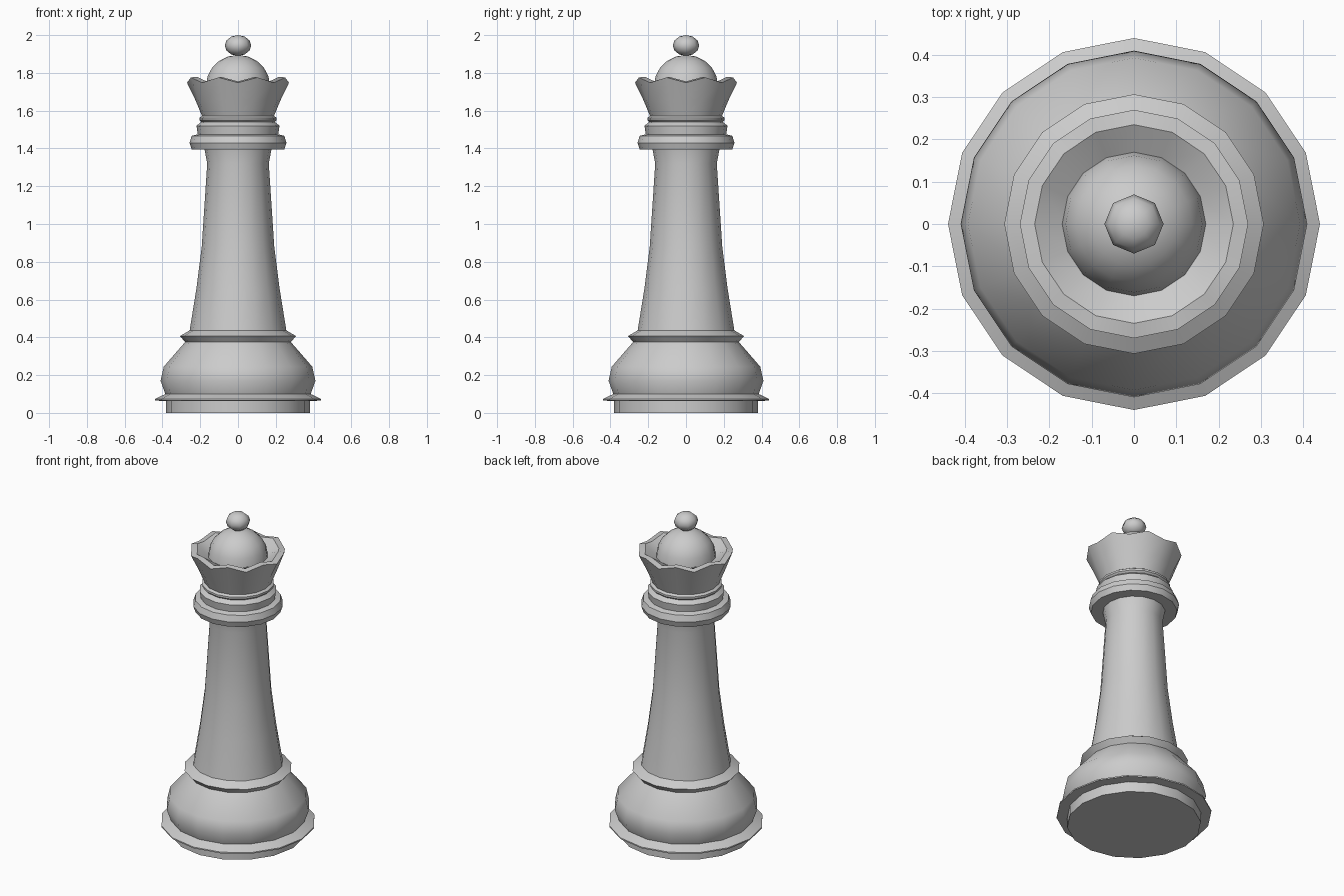
import bpy, bmesh
from math import sin, cos, pi

if "Cube" in bpy.data.objects:
    bpy.data.objects.remove(bpy.data.objects["Cube"])


def lathe(name, profile, sides=16, angle=35):
    """Turn (radius, z[, wave]) points around z; wave lifts odd and lowers even spokes."""
    bm = bmesh.new()
    rings = []
    for p in profile:
        r, z = p[0], p[1]
        wave = p[2] if len(p) > 2 else 0
        if r == 0:
            rings.append([bm.verts.new((0, 0, z))] * sides)
            continue
        rings.append([bm.verts.new((r * cos(2 * pi * i / sides), r * sin(2 * pi * i / sides),
                                    z + (wave if i % 2 else -wave))) for i in range(sides)])
    for a, b in zip(rings, rings[1:]):
        for i in range(sides):
            j = (i + 1) % sides
            bm.faces.new(dict.fromkeys((a[i], a[j], b[j], b[i])))
    mesh = bpy.data.meshes.new(name)
    bm.to_mesh(mesh)
    bm.free()
    obj = bpy.data.objects.new(name, mesh)
    bpy.context.collection.objects.link(obj)
    bpy.ops.object.select_all(action='DESELECT')
    obj.select_set(True)
    bpy.context.view_layer.objects.active = obj
    bpy.ops.object.shade_smooth_by_angle(angle=angle * pi / 180)
    return obj


def arc(r, height, z, start, steps):
    """Profile of an ellipsoid from latitude start up to the pole."""
    pts = []
    for k in range(steps):
        t = start + (pi / 2 - start) * k / steps
        pts.append((r * cos(t), z + height * sin(t)))
    return pts + [(0, z + height)]


# Foot, flange, bulge and lower collar
lathe("base", [(0, 0), (0.38, 0), (0.38, 0.063), (0.44, 0.065), (0.44, 0.073), (0.385, 0.10),
               (0.41, 0.17), (0.393, 0.245), (0.28, 0.375), (0.307, 0.407), (0.25, 0.44)], angle=50)

# Tapered shaft
lathe("column", [(0.257, 0.43), (0.22, 0.66), (0.192, 0.88), (0.163, 1.32), (0.178, 1.40)])

# Stacked neck rings
lathe("neck_rings", [(0.17, 1.395), (0.245, 1.395), (0.257, 1.43), (0.245, 1.467), (0.213, 1.475),
                     (0.22, 1.52), (0.195, 1.54), (0.205, 1.55), (0.205, 1.562), (0.185, 1.575)])

# Flared crown with a wavy rim and hollow top
lathe("crown", [(0.19, 1.57), (0.225, 1.655), (0.27, 1.762, 0.014), (0.235, 1.767, 0.012),
                (0.165, 1.725)])

# Dome inside the crown and small top ball
lathe("dome", arc(0.17, 0.165, 1.73, 0, 5), angle=60)
lathe("top_ball", [(0, 1.89)] + arc(0.07, 0.055, 1.945, -pi / 3, 5), sides=8, angle=70)
